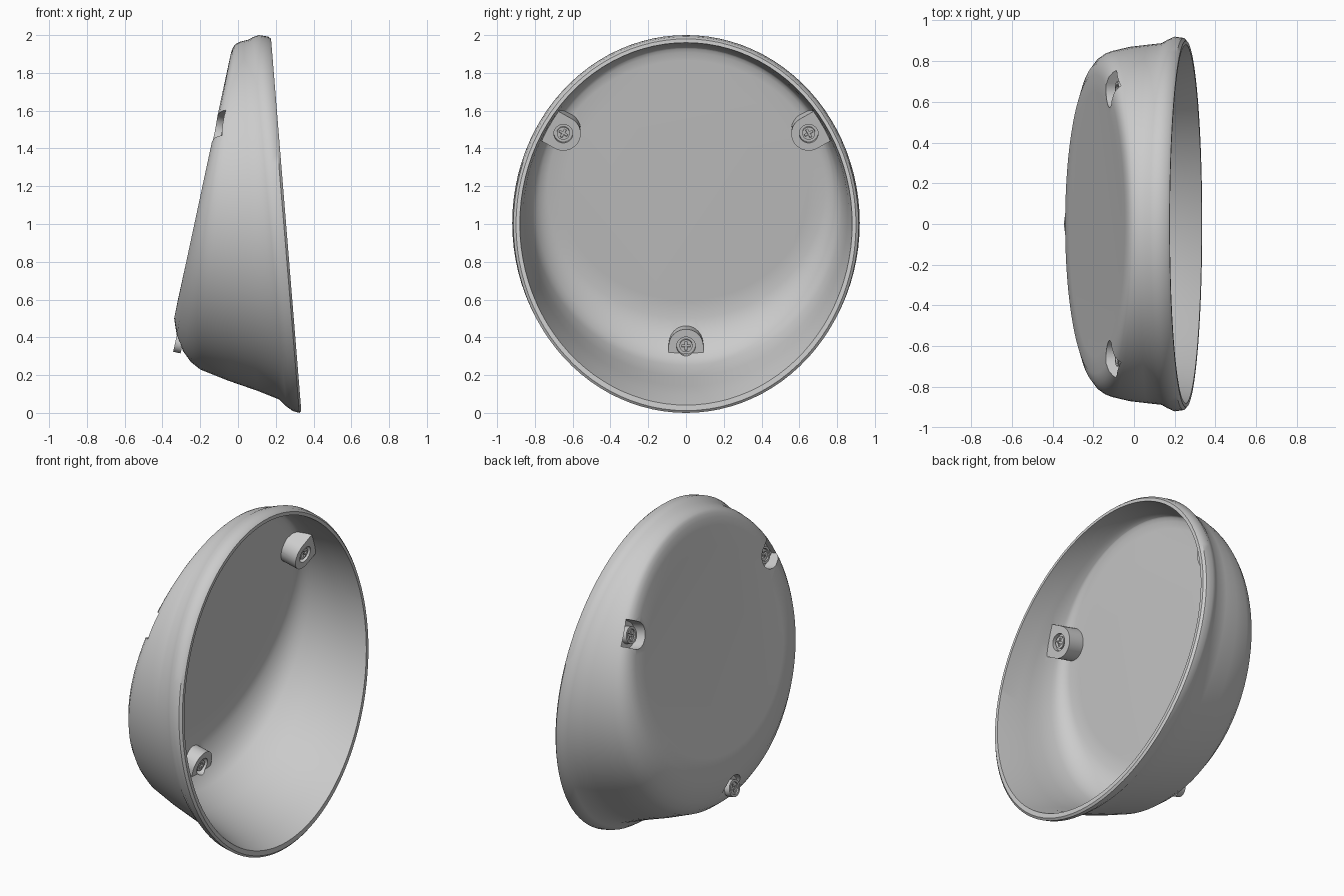
import bpy, bmesh, math
from mathutils import Vector, Matrix

cube = bpy.data.objects.get("Cube")
if cube:
    bpy.data.objects.remove(cube, do_unlink=True)

grey = bpy.data.materials.new("light_grey")
grey.use_nodes = True
grey.diffuse_color = (0.6, 0.6, 0.6, 1)
grey.node_tree.nodes["Principled BSDF"].inputs["Base Color"].default_value = (0.6, 0.6, 0.6, 1)

SEG = 96
WALL = 0.025
SLOPE = 0.221          # lean of the flat back


def make_object(name, bm):
    bmesh.ops.recalc_face_normals(bm, faces=bm.faces)
    mesh = bpy.data.meshes.new(name)
    bm.to_mesh(mesh)
    bm.free()
    mesh.materials.append(grey)
    obj = bpy.data.objects.new(name, mesh)
    bpy.context.collection.objects.link(obj)
    return obj


def loft(name, rings):
    """Closed solid through tilted ellipses given as (bottom, top, half width)."""
    bm = bmesh.new()
    loops = []
    for (bx, bz), (tx, tz), half in rings:
        loop = []
        for i in range(SEG):
            a = math.tau * i / SEG
            k = (1 - math.cos(a)) / 2
            loop.append(bm.verts.new((bx + (tx - bx) * k, half * math.sin(a), bz + (tz - bz) * k)))
        loops.append(loop)
    for a, b in zip(loops, loops[1:]):
        for i in range(SEG):
            j = (i + 1) % SEG
            bm.faces.new((a[i], a[j], b[j], b[i]))
    bm.faces.new(loops[0])
    bm.faces.new(loops[-1])
    return make_object(name, bm)


def offset(line, dist, side):
    """Shift a profile line sideways by the wall thickness."""
    out = []
    for i, p in enumerate(line):
        a, b = Vector(line[max(i - 1, 0)]), Vector(line[min(i + 1, len(line) - 1)])
        t = (b - a).normalized()
        out.append((p[0] + side * t.y * dist, p[1] - side * t.x * dist))
    return out


def boolean(obj, tool, operation):
    mod = obj.modifiers.new("cut", 'BOOLEAN')
    mod.operation = operation
    mod.solver = 'EXACT'
    mod.object = tool
    bpy.context.view_layer.objects.active = obj
    bpy.ops.object.modifier_apply(modifier=mod.name)
    bpy.data.objects.remove(tool, do_unlink=True)


def mount_frame(angle):
    """Frame on the back plane: X outward, Y sideways, Z into the dish."""
    n = Vector((1, 0, -SLOPE)).normalized()
    u = Vector((SLOPE, 0, 1)).normalized()
    e1 = Vector((0, 1, 0)) * math.sin(angle) - u * math.cos(angle)
    e2 = n.cross(e1)
    y, z = 0.75 * math.sin(angle), 1.13 - 0.75 * math.cos(angle)
    m = Matrix((e1, e2, n)).transposed().to_4x4()
    m.translation = (-0.34 + SLOPE * (z - 0.5), y, z)
    return m


def prism(name, outline, low, high, frame):
    bm = bmesh.new()
    a = [bm.verts.new(frame @ Vector((x, y, low))) for x, y in outline]
    b = [bm.verts.new(frame @ Vector((x, y, high))) for x, y in outline]
    bm.faces.new(a)
    bm.faces.new(b)
    for i in range(len(a)):
        j = (i + 1) % len(a)
        bm.faces.new((a[i], a[j], b[j], b[i]))
    return make_object(name, bm)


def circle(r, n=32):
    return [(r * math.cos(math.tau * i / n), r * math.sin(math.tau * i / n)) for i in range(n)]


def d_shape(r, reach):
    arc = [math.pi / 2 + math.pi * i / 20 for i in range(21)]
    return [(reach, r)] + [(r * math.cos(a), r * math.sin(a)) for a in arc] + [(reach, -r)]


def box(w, h):
    return [(-w, -h), (w, -h), (w, h), (-w, h)]


def screw(name, low, high, slot_low, slot_high, frame):
    head = prism(name, circle(0.034), low, high, frame)
    for size in ((0.024, 0.006), (0.006, 0.024)):
        boolean(head, prism("slot_cutter", box(*size), slot_low, slot_high, frame), 'DIFFERENCE')
    return head


# Outer dish, from the rim lip to the flat back
outer = [
    ((0.335, 0.012), (0.175, 1.98), 0.90),
    ((0.325, 0.0), (0.16, 1.992), 0.914),
    ((0.29, 0.01), (0.11, 2.0), 0.92),
    ((0.255, 0.035), (0.08, 1.99), 0.905),
    ((0.22, 0.07), (0.055, 1.976), 0.888),
    ((0.1, 0.118), (0.03, 1.97), 0.88),
    ((-0.05, 0.17), (0.01, 1.965), 0.87),
    ((-0.2, 0.23), (-0.01, 1.955), 0.85),
    ((-0.25, 0.27), (-0.018, 1.948), 0.838),
    ((-0.29, 0.325), (-0.025, 1.937), 0.82),
    ((-0.325, 0.41), (-0.035, 1.915), 0.785),
    ((-0.338, 0.5), (-0.045, 1.87), 0.735),
    ((-0.318, 0.6), (-0.064, 1.75), 0.65),
]
dish = loft("dish_shell", outer)

# Inner cavity, one wall thickness inside and open past the rim
body = outer[4:]
bottoms = offset([r[0] for r in body], WALL, 1)
tops = offset([r[1] for r in body], WALL, -1)
sides = offset([((r[0][0] + r[1][0]) / 2, r[2]) for r in body], WALL, -1)
inner = [((0.5, 0.04), (0.34, 1.96), 0.88), ((0.335, 0.04), (0.175, 1.96), 0.88)]
inner += [(b, t, s[1]) for b, t, s in zip(bottoms, tops, sides)]
cavity = loft("cavity_cutter", inner)

frames = [mount_frame(math.tau * i / 3) for i in range(3)]
names = ("lower", "upper_back", "upper_front")

# Bosses stand inside the dish where the cavity is left uncut
for f in frames:
    boolean(cavity, prism("boss_cutter", d_shape(0.092, 0.085), -0.05, 0.125, f), 'DIFFERENCE')
boolean(dish, cavity, 'DIFFERENCE')

# Pockets behind, and screw recesses in front
for f in frames:
    boolean(dish, prism("pocket_cutter", d_shape(0.078, 0.078), -0.1, 0.07, f), 'DIFFERENCE')
    boolean(dish, prism("recess_cutter", circle(0.05), 0.1, 0.3, f), 'DIFFERENCE')

parts = [dish]
for f, n in zip(frames, names):
    collar = prism(n + "_collar", circle(0.05), 0.035, 0.075, f)
    boolean(collar, prism("bore_cutter", circle(0.036), 0.0, 0.055, f), 'DIFFERENCE')
    parts.append(collar)
    parts.append(screw(n + "_screw_front", 0.095, 0.118, 0.106, 0.2, f))
    parts.append(screw(n + "_screw_back", 0.042, 0.06, 0.0, 0.05, f))

# Smooth curved walls, keep sharp edges
for p in parts:
    bpy.ops.object.select_all(action='DESELECT')
    p.select_set(True)
    bpy.context.view_layer.objects.active = p
    bpy.ops.object.shade_smooth_by_angle(angle=math.radians(35))
